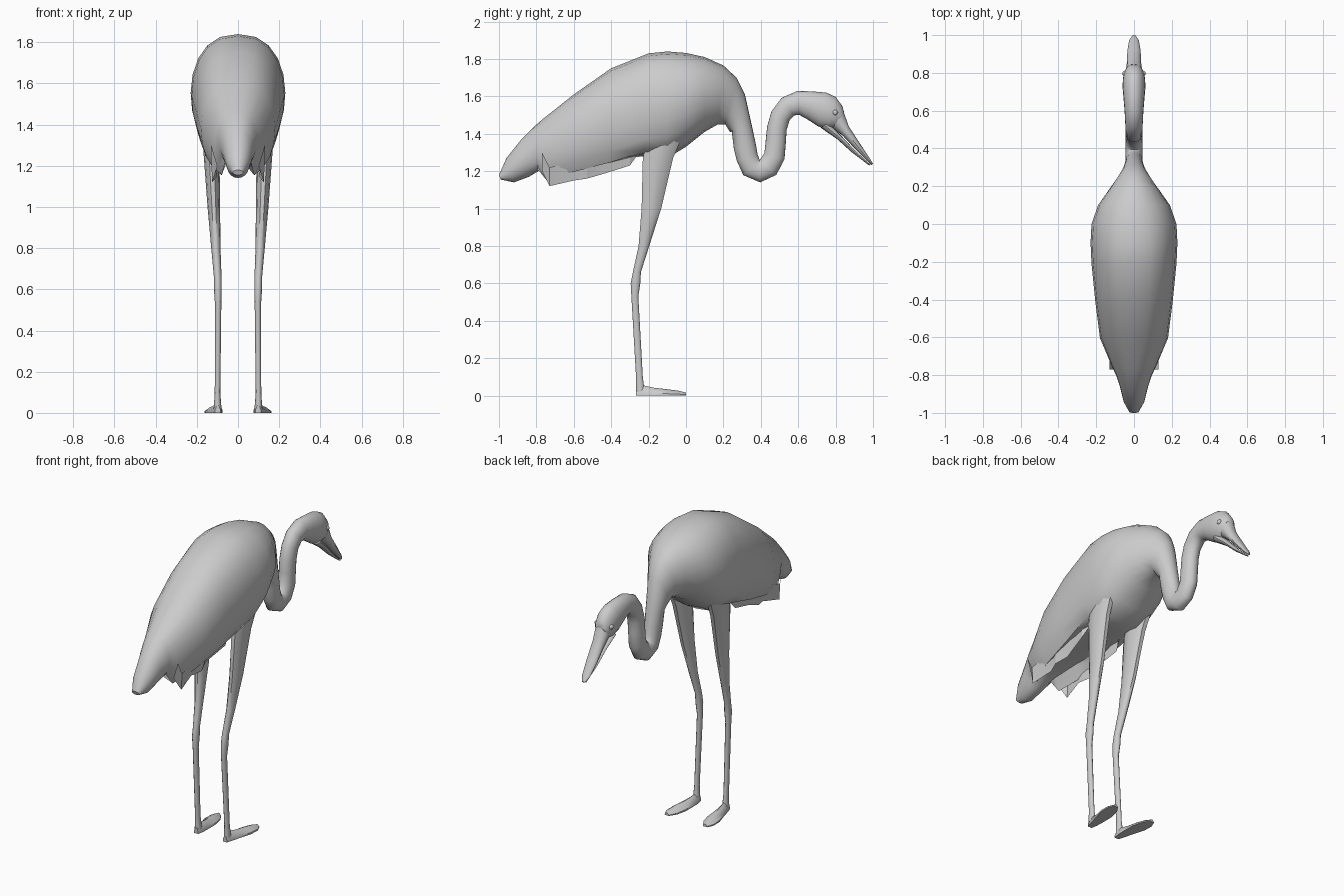
import bpy
import bmesh
from math import sin, cos, pi, radians
from mathutils import Vector

cube = bpy.data.objects.get("Cube")
if cube:
    bpy.data.objects.remove(cube, do_unlink=True)

# One plain grey for the whole bird
grey = bpy.data.materials.new("plain grey")
grey.use_nodes = True
colour = (0.6, 0.6, 0.6, 1)
grey.diffuse_color = colour
grey.node_tree.nodes["Principled BSDF"].inputs["Base Color"].default_value = colour


def finish(name, bm, sharp_angle=45):
    """Turn a bmesh into a smooth shaded object."""
    bmesh.ops.recalc_face_normals(bm, faces=bm.faces)
    mesh = bpy.data.meshes.new(name)
    bm.to_mesh(mesh)
    bm.free()
    mesh.materials.append(grey)
    obj = bpy.data.objects.new(name, mesh)
    bpy.context.collection.objects.link(obj)
    bpy.ops.object.select_all(action='DESELECT')
    bpy.context.view_layer.objects.active = obj
    obj.select_set(True)
    bpy.ops.object.shade_smooth_by_angle(angle=radians(sharp_angle))
    return obj


def loft(name, rings):
    """Skin a series of closed rings and cap both ends."""
    bm = bmesh.new()
    loops = [[bm.verts.new(p) for p in ring] for ring in rings]
    count = len(loops[0])
    for a, b in zip(loops, loops[1:]):
        for i in range(count):
            j = (i + 1) % count
            bm.faces.new((a[i], a[j], b[j], b[i]))
    bm.faces.new(loops[0])
    bm.faces.new(loops[-1])
    return finish(name, bm)


def section(top_y, top_z, low_y, low_z, width, fullness=1, hollow=0, count=20):
    """Cross-section between a top and a bottom point on the centre plane.
    Low fullness makes the sides squarer; hollow lifts the underside."""
    top, low = Vector((0, top_y, top_z)), Vector((0, low_y, low_z))
    centre, half = (top + low) / 2, (top - low) / 2
    ring = []
    for i in range(count):
        angle = 2 * pi * i / count
        side, up = sin(angle), cos(angle)
        power = fullness if up < 0 else (1 + fullness) / 2
        x = width * abs(side) ** power * (1 if side > 0 else -1)
        point = centre + half * up + Vector((x, 0, 0))
        if up < -0.9:
            point.z += hollow
        ring.append(point)
    return ring


def tube_sections(path):
    """Round sections along a centreline of (y, z, radius, half width)."""
    rings = []
    for i, (y, z, radius, width) in enumerate(path):
        before, after = path[max(i - 1, 0)], path[min(i + 1, len(path) - 1)]
        along = Vector((after[0] - before[0], after[1] - before[1])).normalized()
        dy, dz = -along.y * radius, along.x * radius
        rings.append(section(y + dy, z + dz, y - dy, z - dz, width))
    return rings


# Body: tail, folded wings with a hollow underside, shoulders and chest
body = [
    (-1, 1.18, -.99, 1.155, .025),
    (-.96, 1.27, -.92, 1.14, .055),
    (-.88, 1.37, -.84, 1.17, .075),
    (-.81, 1.44, -.79, 1.2, .095, .8),
    (-.77, 1.475, -.745, 1.12, .115, .7, .1),
    (-.6, 1.61, -.61, 1.15, .18, .7, .1),
    (-.4, 1.75, -.42, 1.19, .205, .65, .07),
    (-.2, 1.83, -.22, 1.25, .225, .6, .03),
    (-.1, 1.84, -.1, 1.27, .23, .65),
    (0, 1.832, 0, 1.33, .225, .8),
    (.1, 1.81, .1, 1.41, .19, .9),
    (.2, 1.765, .17, 1.45, .13),
    (.27, 1.7, .21, 1.45, .09),
    (.315, 1.61, .235, 1.41, .065),
]

# Neck bend and head along a centreline
neck = [
    (.3, 1.42, .056, .052), (.315, 1.33, .06, .048), (.328, 1.27, .058, .046),
    (.35, 1.22, .06, .045), (.395, 1.2, .06, .045), (.44, 1.222, .06, .045),
    (.473, 1.28, .056, .045), (.48, 1.36, .054, .045), (.486, 1.43, .053, .045),
    (.505, 1.495, .054, .045), (.545, 1.545, .058, .047), (.6, 1.565, .064, .05),
    (.66, 1.553, .075, .055),
]
head = [
    (.75, 1.62, .705, 1.44, .061),
    (.8, 1.597, .75, 1.425, .058),
    (.835, 1.55, .785, 1.43, .048),
    (.845, 1.515, .805, 1.44, .038),
]
rings = [section(*r) for r in body] + tube_sections(neck) + [section(*r) for r in head]
loft("body_neck_and_head", rings)

# Beak: two halves with a narrow gap
upper_beak = [
    (.835, 1.54, .77, 1.44, .044),
    (.87, 1.44, .838, 1.39, .038),
    (.93, 1.348, .905, 1.318, .035),
    (.98, 1.272, .965, 1.257, .026),
    (1, 1.24, .993, 1.232, .01),
]
lower_beak = [
    (.76, 1.46, .72, 1.432, .042),
    (.83, 1.39, .81, 1.37, .033),
    (.9, 1.315, .887, 1.3, .024),
    (.985, 1.235, .98, 1.23, .01),
]
for name, profile in (("upper_beak", upper_beak), ("lower_beak", lower_beak)):
    loft(name, [section(*r, count=12) for r in profile])


def flat_ring(z, back, front, inner, outer, side, count=10):
    """Level oval section of a leg."""
    y, x = (back + front) / 2, (inner + outer) / 2
    return [Vector((side * (x + (outer - inner) / 2 * cos(2 * pi * i / count)),
                    y + (front - back) / 2 * sin(2 * pi * i / count), z))
            for i in range(count)]


# Leg sections: height, back, front, inner, outer
leg = [
    (1.42, -.2, 0, .1, .18), (1.27, -.235, -.065, .09, .168),
    (1, -.24, -.13, .087, .148), (.8, -.255, -.195, .085, .13),
    (.66, -.285, -.24, .08, .117), (.6, -.297, -.243, .079, .117),
    (.53, -.293, -.254, .081, .112), (.1, -.268, -.23, .086, .113),
    (.02, -.268, -.22, .08, .118),
]
# Foot sections: distance along y, centre x, half width, top height
foot = [
    (-.268, .098, .014, .04), (-.23, .1, .023, .055), (-.17, .107, .032, .042),
    (-.1, .118, .042, .034), (-.04, .126, .036, .026), (0, .131, .014, .016),
]


def foot_ring(y, x, width, height, side):
    """Flat-soled section with a raised middle."""
    outline = ((-1, 0), (1, 0), (1, .3), (.45, .8), (0, 1), (-.45, .8), (-1, .3))
    return [Vector((side * (x + u * width), y, v * height)) for u, v in outline]


# Matching parts on both sides
for label, side in (("left", 1), ("right", -1)):
    loft(label + "_leg", [flat_ring(*r, side) for r in leg])
    loft(label + "_foot", [foot_ring(*r, side) for r in foot])

    # Eye
    bm = bmesh.new()
    bmesh.ops.create_uvsphere(bm, u_segments=12, v_segments=8, radius=.015)
    bmesh.ops.translate(bm, verts=bm.verts, vec=(side * .047, .797, 1.513))
    finish(label + "_eye", bm)

    # Ragged feather tuft hanging under the rear of the wing
    bm = bmesh.new()
    fringe = ((-.77, 1.2), (-.73, 1.12), (-.6, 1.15), (-.53, 1.16),
              (-.46, 1.18), (-.3, 1.23), (-.25, 1.3))
    lower = [bm.verts.new((side * (.1 + .025 * (i % 2)), y, z))
             for i, (y, z) in enumerate(fringe)]
    upper = [bm.verts.new((side * .13, y, z + .1)) for y, z in fringe]
    for i in range(len(fringe) - 1):
        bm.faces.new((lower[i], lower[i + 1], upper[i + 1], upper[i]))
    finish(label + "_feather_fringe", bm, 20)
